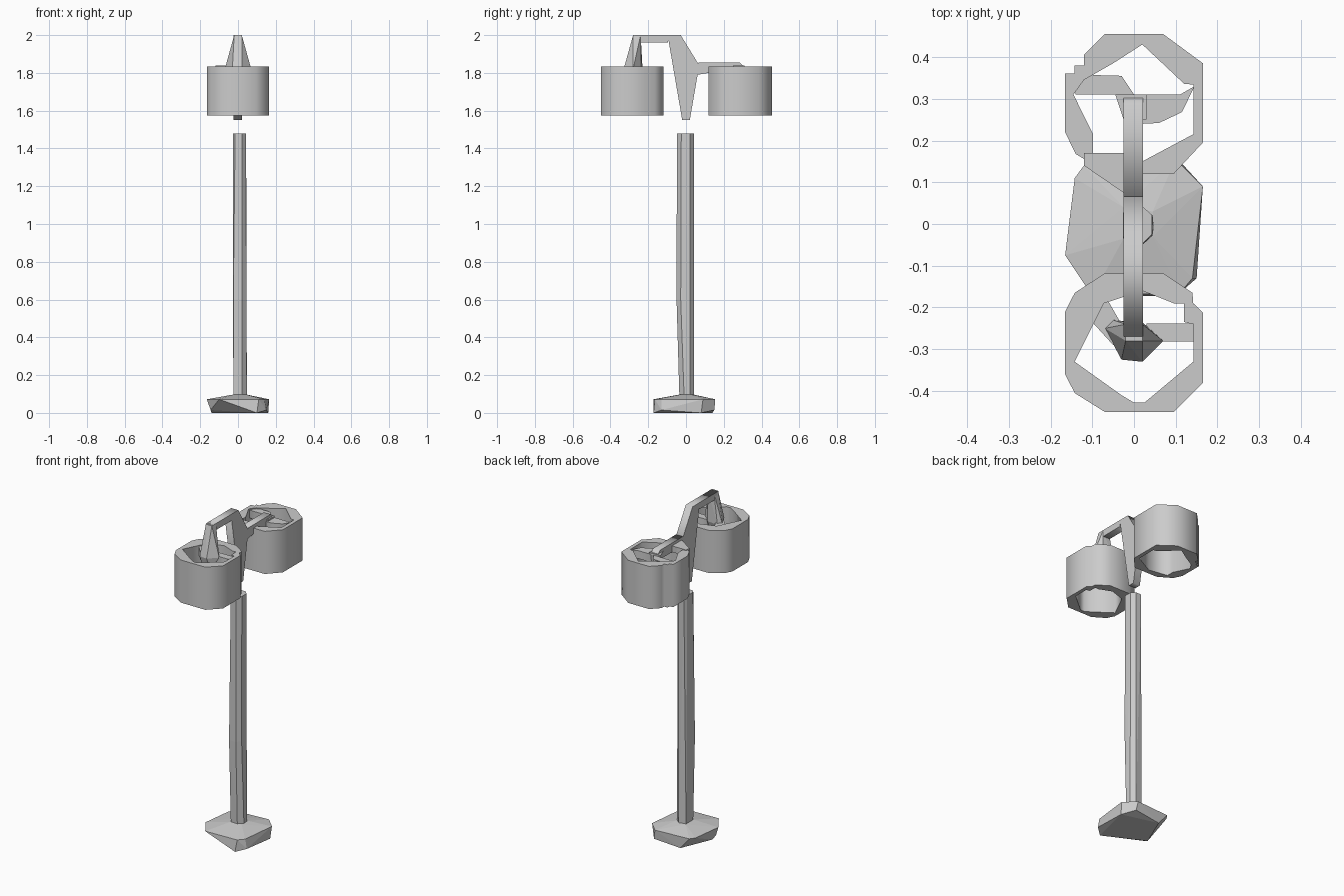
import bpy, bmesh
from math import radians


def prism(name, loops, z0, z1, side=False):
    """Extrude closed outlines (later ones become holes); side=True draws in the y-z plane."""
    cu = bpy.data.curves.new(name, 'CURVE')
    cu.dimensions = '2D'
    cu.fill_mode = 'BOTH'
    cu.extrude = (z1 - z0) / 2
    for pts in loops:
        sp = cu.splines.new('POLY')
        sp.points.add(len(pts) - 1)
        for p, (x, y) in zip(sp.points, pts):
            p.co = (x, y, 0, 1)
        sp.use_cyclic_u = True
    ob = bpy.data.objects.new(name, cu)
    bpy.context.collection.objects.link(ob)
    mid = (z0 + z1) / 2
    if side:
        ob.rotation_euler = (radians(90), 0, radians(90))
        ob.location.x = mid
    else:
        ob.location.z = mid
    bpy.ops.object.select_all(action='DESELECT')
    ob.select_set(True)
    bpy.context.view_layer.objects.active = ob
    bpy.ops.object.convert(target='MESH')
    return ob


def hull(name, rings):
    """Convex low-poly solid around outlines given as (z, points)."""
    bm = bmesh.new()
    for z, pts in rings:
        for x, y in pts:
            bm.verts.new((x, y, z))
    res = bmesh.ops.convex_hull(bm, input=bm.verts)
    bmesh.ops.dissolve_limit(bm, angle_limit=0.02, verts=bm.verts, edges=bm.edges)
    bmesh.ops.recalc_face_normals(bm, faces=bm.faces)
    me = bpy.data.meshes.new(name)
    bm.to_mesh(me)
    bm.free()
    ob = bpy.data.objects.new(name, me)
    bpy.context.collection.objects.link(ob)
    return ob


def box2(x0, y0, x1, y1):
    return [(x0, y0), (x1, y0), (x1, y1), (x0, y1)]


# Faceted foot, wider at its shoulder than on the ground
hull("foot", [
    (0.0, [(-0.14, -0.05), (0.10, -0.172), (0.16, 0.08), (-0.06, 0.14)]),
    (0.015, [(-0.145, -0.08), (0.15, -0.13), (0.11, 0.15)]),
    (0.072, [(-0.165, -0.075), (-0.10, -0.172), (0.11, -0.165), (0.14, -0.13),
             (0.165, 0.09), (0.10, 0.155), (-0.12, 0.14), (-0.142, 0.11)]),
    (0.097, [(-0.025, -0.035), (0.045, -0.03), (0.045, 0.03), (-0.025, 0.04)])])

# Tapering pole
hull("pole", [
    (0.085, [(-0.025, -0.033), (0.02, -0.035), (0.047, -0.01), (0.045, 0.02),
             (0.02, 0.042), (-0.025, 0.035)]),
    (0.6, [(-0.025, -0.05), (0.02, -0.05), (0.044, -0.028)]),
    (1.48, [(-0.026, -0.03), (-0.015, -0.048), (0.02, -0.048), (0.043, -0.025),
            (0.043, 0.022), (0.02, 0.042), (-0.015, 0.042), (-0.026, 0.025)])])

# Bracket with high front arm, and low rear arm
prism("bracket", [[(-0.02, 1.55), (0.02, 1.55), (0.07, 1.84), (-0.028, 2.0),
                   (-0.27, 2.0), (-0.25, 1.96), (-0.095, 1.96), (-0.093, 1.975)]],
      -0.025, 0.021, side=True)
prism("rear_arm", [[(0.06, 1.79), (0.12, 1.80), (0.30, 1.80), (0.31, 1.83),
                    (0.285, 1.855), (0.066, 1.855)]], -0.025, 0.021, side=True)
prism("rear_gusset", [[(-0.025, 0.075), (0.0, 0.075), (0.0, 0.17),
                       (-0.12, 0.17), (-0.12, 0.14)]], 1.80, 1.838)

# Open faceted shades
LOW, HIGH = 1.575, 1.834
prism("front_shade", [
    [(-0.165, -0.21), (-0.142, -0.165), (-0.07, -0.118), (0.07, -0.118),
     (0.14, -0.165), (0.142, -0.19), (0.165, -0.212), (0.165, -0.38),
     (0.095, -0.45), (-0.07, -0.45), (-0.142, -0.405), (-0.165, -0.36)],
    [(-0.142, -0.33), (-0.095, -0.235), (-0.072, -0.19), (0.02, -0.16),
     (0.095, -0.19), (0.12, -0.19), (0.12, -0.235), (0.142, -0.24),
     (0.142, -0.33), (0.025, -0.428), (0.0, -0.428), (-0.03, -0.41)]],
    LOW, HIGH)
prism("rear_shade", [
    [(-0.12, 0.405), (-0.07, 0.455), (0.07, 0.455), (0.165, 0.385),
     (0.165, 0.195), (0.095, 0.12), (-0.06, 0.12), (-0.14, 0.168),
     (-0.165, 0.22), (-0.165, 0.36), (-0.142, 0.36), (-0.142, 0.38), (-0.12, 0.38)],
    [(0.02, 0.43), (0.12, 0.336), (0.142, 0.334), (0.142, 0.215),
     (0.02, 0.15), (-0.098, 0.17), (-0.098, 0.215), (-0.145, 0.31),
     (-0.12, 0.345), (-0.05, 0.385)]],
    LOW, HIGH)

# Lamp holders
hull("front_holder", [
    (2.0, [(-0.02, -0.28), (0.02, -0.28), (0.02, -0.24), (-0.02, -0.24)]),
    (1.82, [(-0.07, -0.25), (-0.03, -0.325), (0.02, -0.33), (0.07, -0.28),
            (0.022, -0.237), (-0.05, -0.23)]),
    (1.75, [(-0.02, -0.31), (0.03, -0.31), (0.02, -0.26), (-0.02, -0.26)])])
hull("rear_holder", [
    (1.838, [(-0.045, 0.31), (0.03, 0.31), (0.03, 0.25), (-0.025, 0.25)]),
    (1.75, [(-0.02, 0.30), (0.02, 0.30), (0.02, 0.26), (-0.02, 0.26)])])

# Spokes joining holders to shades
spokes = {
    "front_spoke_right": box2(0.03, -0.282, 0.145, -0.238),
    "front_spoke_left": [(-0.10, -0.235), (-0.10, -0.19), (-0.07, -0.17),
                         (-0.03, -0.24), (-0.05, -0.29)],
    "rear_spoke_right": [(0.02, 0.24), (0.06, 0.242), (0.115, 0.268),
                         (0.145, 0.33), (0.11, 0.31), (0.02, 0.31)],
    "rear_spoke_left": [(-0.14, 0.31), (0.0, 0.31), (-0.03, 0.355), (-0.14, 0.358)],
}
for name, outline in spokes.items():
    prism(name, [outline], 1.78, 1.828)
